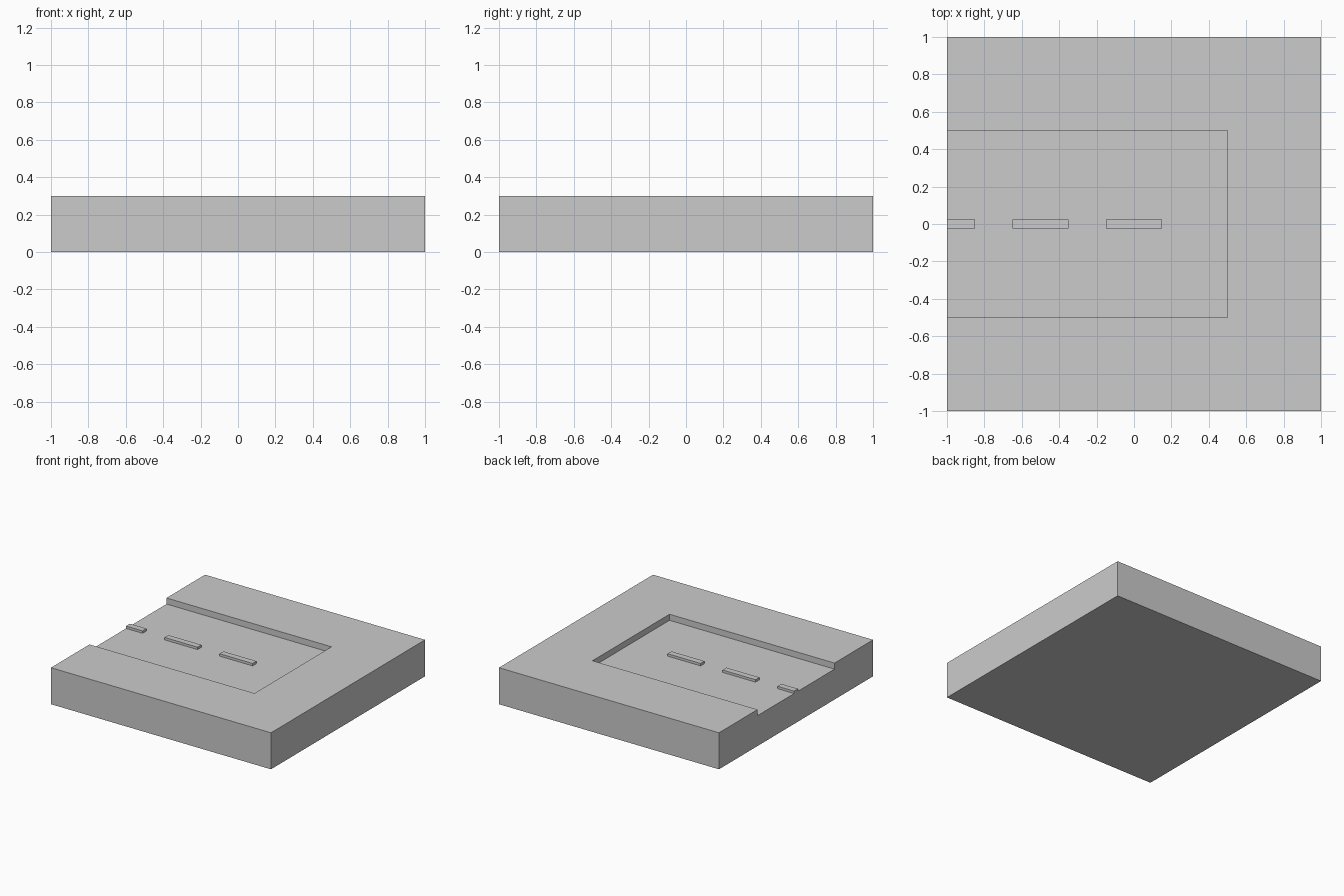
import bpy

if "Cube" in bpy.data.objects:
    bpy.data.objects.remove(bpy.data.objects["Cube"])

FLOOR = 0.25  # height of the sunken road surface


def box(name, x, y, z):
    """Box given by its (min, max) range on each axis."""
    lo, hi = zip(x, y, z)
    centre = [(a + b) / 2 for a, b in zip(lo, hi)]
    bpy.ops.mesh.primitive_cube_add(size=1, location=centre)
    obj = bpy.context.object
    obj.name = name
    obj.scale = [b - a for a, b in zip(lo, hi)]
    bpy.ops.object.transform_apply(location=False, rotation=False, scale=True)
    return obj


# Ground slab
slab = box("ground_slab", (-1, 1), (-1, 1), (0, 0.3))

# Recessed dead-end road, open on the left side
cutter = box("road_cutter", (-1.2, 0.5), (-0.5, 0.5), (FLOOR, 0.5))
mod = slab.modifiers.new("road_recess", 'BOOLEAN')
mod.operation = 'DIFFERENCE'
mod.solver = 'EXACT'
mod.object = cutter
bpy.context.view_layer.objects.active = slab
bpy.ops.object.modifier_apply(modifier=mod.name)
bpy.data.objects.remove(cutter)

# Raised centre-line dashes, the first one cut off at the tile edge
for i, x in enumerate([(-1, -0.85), (-0.65, -0.35), (-0.15, 0.15)]):
    box(f"road_dash_{i + 1}", x, (-0.025, 0.025), (FLOOR, FLOOR + 0.02))
